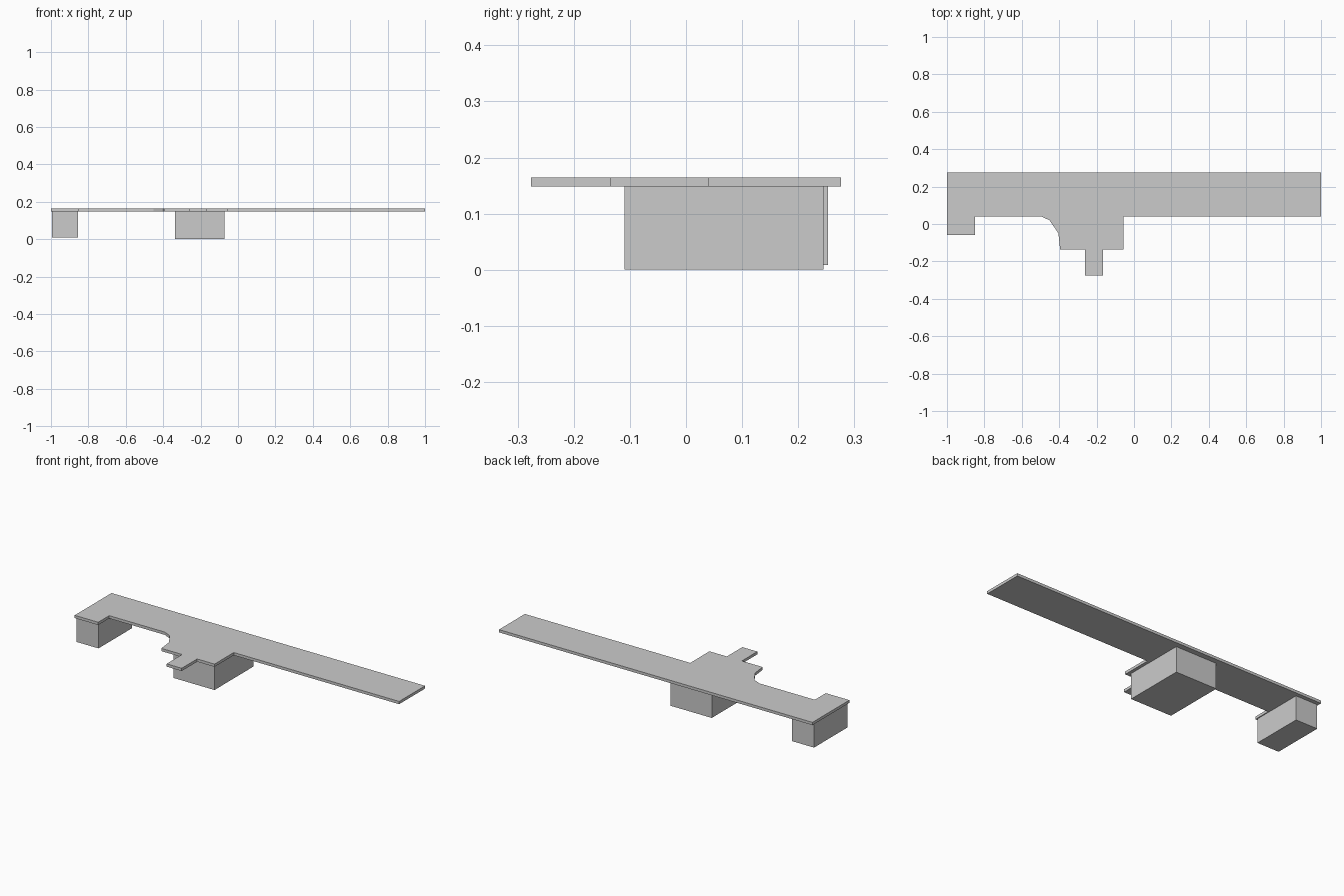
import bpy
import bmesh

if "Cube" in bpy.data.objects:
    bpy.data.objects.remove(bpy.data.objects["Cube"])


def prism(name, outline, z0, z1):
    """Extrude a flat outline from z0 up to z1."""
    bm = bmesh.new()
    face = bm.faces.new([bm.verts.new((x, y, z0)) for x, y in outline])
    result = bmesh.ops.extrude_face_region(bm, geom=[face])
    for v in result["geom"]:
        if isinstance(v, bmesh.types.BMVert):
            v.co.z = z1
    bmesh.ops.recalc_face_normals(bm, faces=bm.faces)
    mesh = bpy.data.meshes.new(name)
    bm.to_mesh(mesh)
    bm.free()
    obj = bpy.data.objects.new(name, mesh)
    bpy.context.collection.objects.link(obj)
    return obj


def block(name, x0, x1, y0, y1, z0, z1):
    return prism(name, [(x0, y0), (x1, y0), (x1, y1), (x0, y1)], z0, z1)


SLAB_BOTTOM, SLAB_TOP = 0.148, 0.164

# Roof slab with end return, faceted curve, central bay and front tongue
prism("roof_slab", [
    (-1, 0.276), (-1, -0.06), (-0.85, -0.06), (-0.85, 0.04),
    (-0.495, 0.04), (-0.452, 0.02), (-0.404, -0.05), (-0.395, -0.135),
    (-0.262, -0.135), (-0.262, -0.276), (-0.166, -0.276), (-0.166, -0.135),
    (-0.055, -0.135), (-0.055, 0.04), (1, 0.04), (1, 0.276),
], SLAB_BOTTOM, SLAB_TOP)

# Supporting rooms under the slab
block("end_support", -0.994, -0.855, -0.05, 0.253, 0.008, SLAB_BOTTOM)
block("central_support", -0.336, -0.073, -0.11, 0.245, 0.0, SLAB_BOTTOM)
